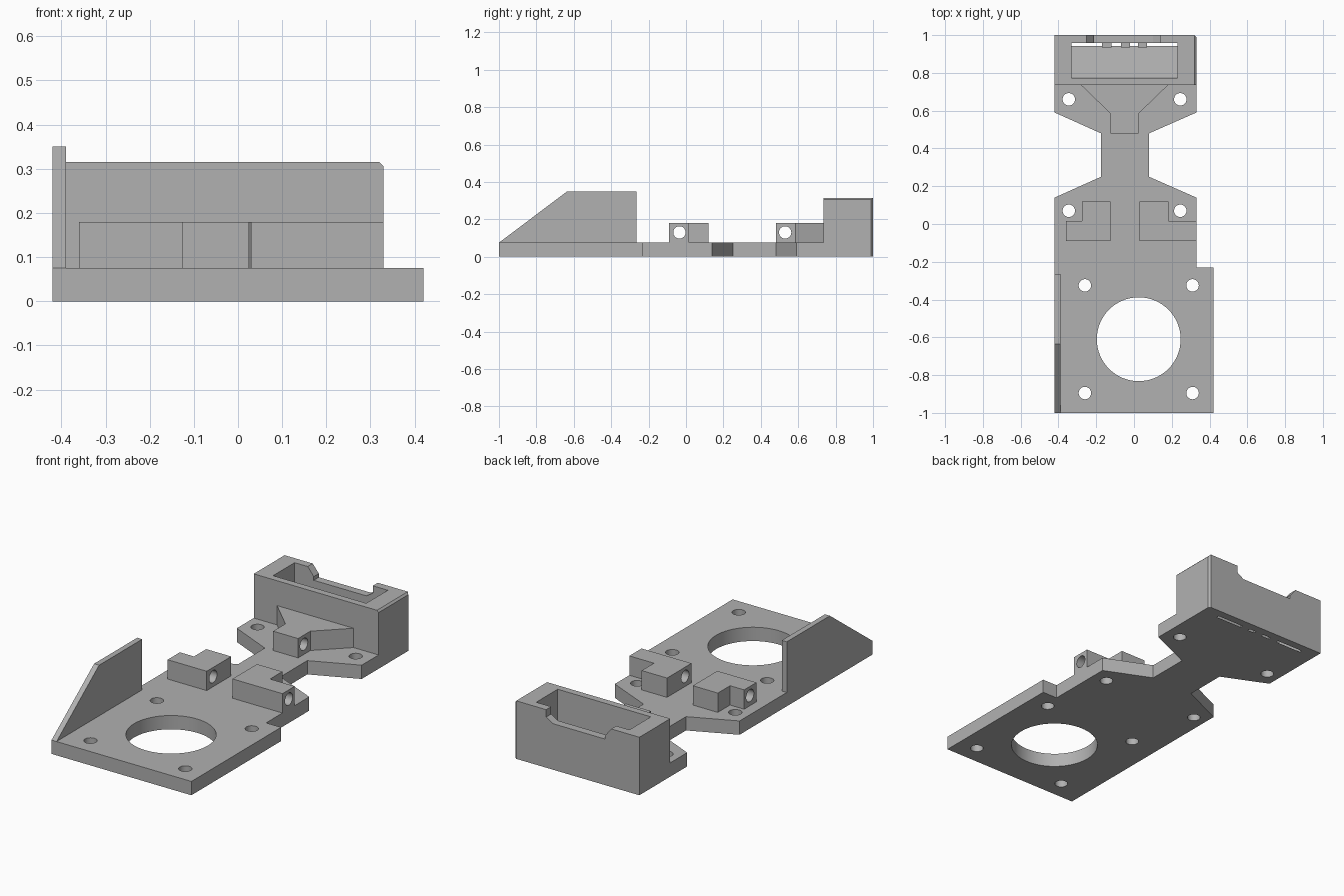
import bpy
import bmesh
from mathutils import Matrix, Vector

cube = bpy.data.objects.get("Cube")
if cube:
    bpy.data.objects.remove(cube, do_unlink=True)

grey = bpy.data.materials.new("plain_grey")
grey.use_nodes = True
GREY = (0.44, 0.44, 0.44, 1)
grey.diffuse_color = GREY
grey.node_tree.nodes["Principled BSDF"].inputs["Base Color"].default_value = GREY

# Map profile (u, v) plus extrusion depth w to model axes
AXES = {
    "x": lambda u, v, w: (w, u, v),
    "y": lambda u, v, w: (u, w, v),
    "z": lambda u, v, w: (u, v, w),
}


def add_object(name, bm):
    bmesh.ops.recalc_face_normals(bm, faces=bm.faces)
    mesh = bpy.data.meshes.new(name)
    bm.to_mesh(mesh)
    bm.free()
    mesh.materials.append(grey)
    obj = bpy.data.objects.new(name, mesh)
    bpy.context.collection.objects.link(obj)
    return obj


def prism(name, profile, axis, start, end):
    """Extrude a closed profile along one axis."""
    bm = bmesh.new()
    place = AXES[axis]
    face = bm.faces.new([bm.verts.new(place(u, v, start)) for u, v in profile])
    top = bmesh.ops.extrude_face_region(bm, geom=[face])["geom"]
    shift = Vector(place(0, 0, end - start))
    bmesh.ops.translate(bm, vec=shift, verts=[g for g in top if isinstance(g, bmesh.types.BMVert)])
    return add_object(name, bm)


def rod(name, centre, radius, length, axis="z", sides=32):
    bm = bmesh.new()
    bmesh.ops.create_cone(bm, cap_ends=True, segments=sides, radius1=radius, radius2=radius, depth=length)
    turn = Matrix.Rotation(1.5707963, 4, "Y") if axis == "x" else Matrix()
    bmesh.ops.transform(bm, matrix=Matrix.Translation(centre) @ turn, verts=bm.verts)
    return add_object(name, bm)


def cut(obj, cutters):
    """Subtract the cutters, bake the result and remove them."""
    for cutter in cutters:
        cutter.hide_render = True
        mod = obj.modifiers.new("cut", "BOOLEAN")
        mod.operation = "DIFFERENCE"
        mod.solver = "EXACT"
        mod.object = cutter
    bpy.context.view_layer.update()
    graph = bpy.context.evaluated_depsgraph_get()
    baked = bpy.data.meshes.new_from_object(obj.evaluated_get(graph))
    obj.modifiers.clear()
    obj.data = baked
    for cutter in cutters:
        bpy.data.objects.remove(cutter, do_unlink=True)


def smooth(obj):
    bpy.ops.object.select_all(action="DESELECT")
    obj.select_set(True)
    bpy.context.view_layer.objects.active = obj
    bpy.ops.object.shade_smooth_by_angle(angle=0.5)


THICK, LUG_TOP = 0.075, 0.18
LEFT, RIGHT = -0.42, 0.33
BOX_FRONT, BOX_TOP = 0.735, 0.315

# Base plate with a narrow waist, stopping at the sensor box
plate = prism("base_plate", [
    (LEFT, -1), (0.42, -1), (0.42, -0.23), (RIGHT, -0.23), (RIGHT, 0.14),
    (0.08, 0.25), (0.08, 0.48), (RIGHT, 0.59), (RIGHT, BOX_FRONT),
    (LEFT, BOX_FRONT), (LEFT, 0.59), (-0.175, 0.48), (-0.175, 0.25), (LEFT, 0.14),
], "z", 0, THICK)

# Large opening and the two sets of screw holes
holes = [rod("opening_cutter", (0.025, -0.61, 0), 0.222, 1, sides=64)]
for xs, ys in (((-0.26, 0.31), (-0.895, -0.325)), ((-0.345, 0.245), (0.07, 0.66))):
    holes += [rod("screw_cutter", (x, y, 0), 0.033, 1) for x in xs for y in ys]
cut(plate, holes)

# Upright side wall with a sloping front
prism("side_wall", [(-1, THICK), (-0.635, 0.35), (-0.265, 0.35), (-0.265, THICK)],
      "x", LEFT, -0.39)

# Pivot lugs, each bored from side to side
lugs = {
    "right_lug": ([(-0.36, -0.09), (-0.125, -0.09), (-0.125, 0.12), (-0.275, 0.12),
                   (-0.275, 0.015), (-0.36, 0.015)], -0.035),
    "left_lug": ([(0.03, -0.09), (RIGHT, -0.09), (RIGHT, 0.015), (0.182, 0.015),
                  (0.182, 0.12), (0.03, 0.12)], -0.035),
    "rear_lug": ([(-0.28, BOX_FRONT), (-0.125, 0.585), (-0.125, 0.48), (0.025, 0.48),
                  (0.025, 0.585), (0.18, BOX_FRONT)], 0.53),
}
for name, (outline, bore_y) in lugs.items():
    lug = prism(name, outline, "z", THICK, LUG_TOP)
    cut(lug, [rod("bore_cutter", (0, bore_y, 0.13), 0.033, 2, "x")])
    smooth(lug)
smooth(plate)

# Open box at the back, with small edge chamfers
C = 0.01
box = prism("rear_box", [
    (LEFT, 0), (RIGHT, 0), (RIGHT, BOX_TOP - C), (RIGHT - C, BOX_TOP), (LEFT, BOX_TOP),
], "y", BOX_FRONT, 1)

# Pocket with a sloping floor that breaks through at its back edge
pocket = prism("pocket_cutter", [(0.77, 0.5), (0.776, 0.033), (0.957, -0.003), (0.957, 0.5)],
               "x", -0.33, 0.23)
# Notch in the rear wall
notch = prism("notch_cutter", [
    (-0.255, 0.32), (-0.215, 0.27), (-0.215, 0.25), (0.1, 0.25), (0.14, 0.275), (0.14, 0.32),
], "y", 0.94, 1.1)
# Corner chamfer on the back
corner = prism("corner_cutter", [(RIGHT - C, 1), (RIGHT, 1 - C), (RIGHT + C, 1 - C), (RIGHT + C, 1 + C),
                                 (RIGHT - C, 1 + C)], "z", -0.1, 0.5)
cut(box, [pocket, notch, corner])

# Small ribs that split the slot in the pocket floor
for x in (-0.17, -0.07, 0.02):
    prism("slot_rib", [(0.935, 0), (0.957, 0), (0.957, 0.012), (0.935, 0.012)], "x", x, x + 0.05)
